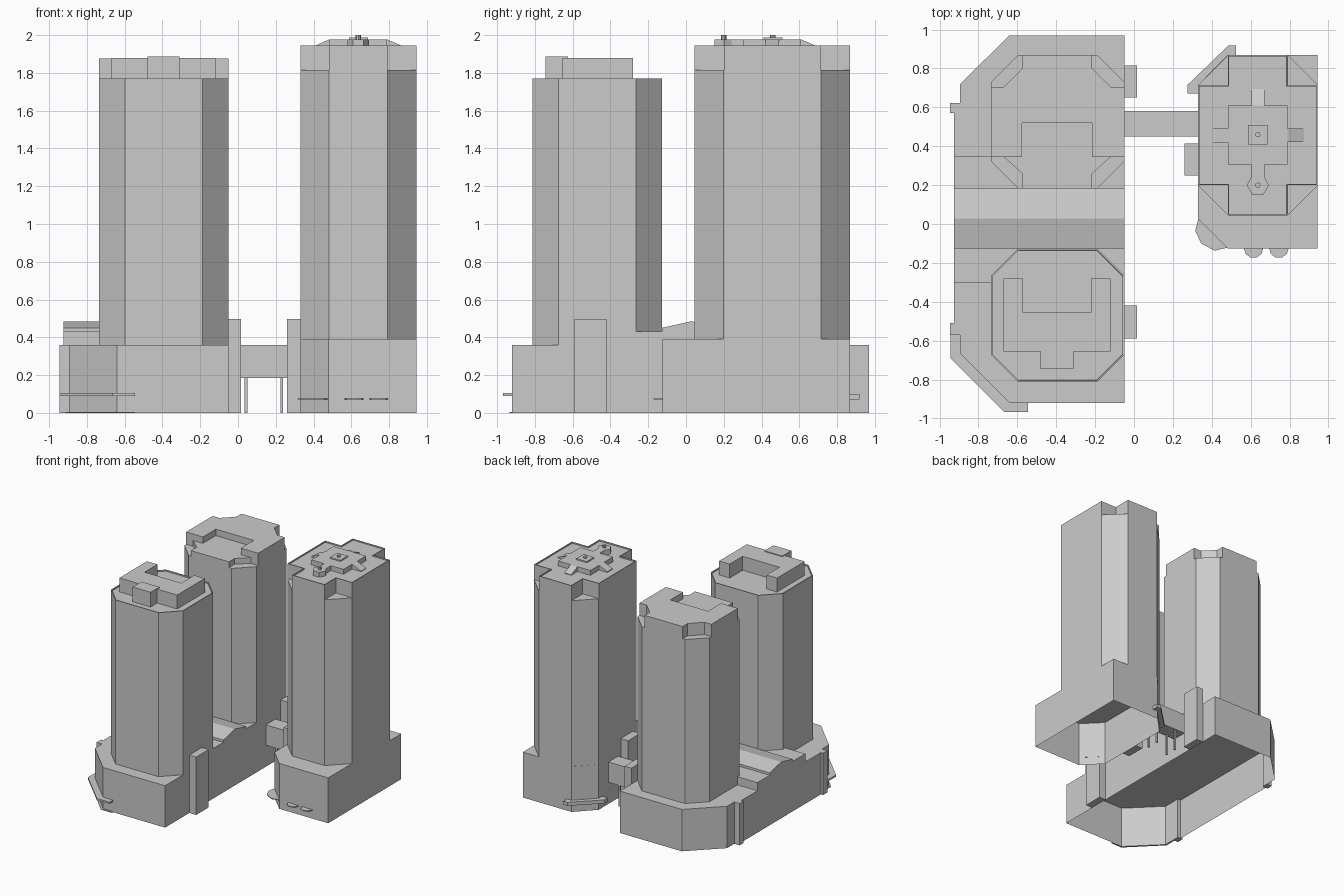
import bpy, bmesh, math

if "Cube" in bpy.data.objects:
    bpy.data.objects.remove(bpy.data.objects["Cube"])


def prism(name, pts, lo, hi, axis='z', open_bottom=False, rim=0.0):
    """Extrude a 2D outline from lo to hi along an axis; rim adds a low parapet."""
    place = {'z': lambda a, b, h: (a, b, h),
             'x': lambda a, b, h: (h, a, b),
             'y': lambda a, b, h: (a, h, b)}[axis]
    bm = bmesh.new()
    low = [bm.verts.new(place(a, b, lo)) for a, b in pts]
    top = [bm.verts.new(place(a, b, hi)) for a, b in pts]
    bottom = bm.faces.new(low[::-1])
    cap = bm.faces.new(top)
    n = len(pts)
    for i in range(n):
        j = (i + 1) % n
        bm.faces.new((low[i], low[j], top[j], top[i]))
    bmesh.ops.recalc_face_normals(bm, faces=bm.faces[:])
    if rim:
        bmesh.ops.inset_region(bm, faces=[cap], thickness=rim, use_even_offset=True)
        bmesh.ops.inset_region(bm, faces=[cap], thickness=0.0005, use_even_offset=True)
        bmesh.ops.translate(bm, verts=list(cap.verts), vec=(0, 0, -0.01))
    if open_bottom:
        bmesh.ops.delete(bm, geom=[bottom], context='FACES_ONLY')
    me = bpy.data.meshes.new(name)
    bm.to_mesh(me)
    bm.free()
    ob = bpy.data.objects.new(name, me)
    bpy.context.collection.objects.link(ob)
    return ob


def rect(x0, x1, y0, y1):
    return [(x0, y0), (x1, y0), (x1, y1), (x0, y1)]


def box(name, x0, x1, y0, y1, z0, z1):
    return prism(name, rect(x0, x1, y0, y1), z0, z1)


def octagon(x0, x1, y0, y1, c):
    return [(x0 + c, y0), (x1 - c, y0), (x1, y0 + c), (x1, y1 - c),
            (x1 - c, y1), (x0 + c, y1), (x0, y1 - c), (x0, y0 + c)]


def disc(x, y, r, n, start=0.0, sweep=2 * math.pi, closed=True):
    k = n if closed else n - 1
    return [(x + r * math.cos(start + sweep * i / k),
             y + r * math.sin(start + sweep * i / k)) for i in range(n)]


def u_shape(x0, x1, y0, y1, a, b, d):
    """Block with a notch from a to b, cut in between y=d and the y1 side."""
    return [(x0, y0), (x1, y0), (x1, y1), (b, y1), (b, d), (a, d), (a, y1), (x0, y1)]


# Left podium, open underneath
prism('left_podium', [(-.05, -.92), (-.05, .97), (-.64, .97), (-.895, .72), (-.895, .57),
                      (-.925, .57), (-.925, -.51), (-.895, -.51), (-.895, -.665),
                      (-.64, -.92)], 0, .36, open_bottom=True)
for y0, y1 in ((.57, .622), (-.57, -.51)):
    box('podium_pier', -.946, -.894, y0, y1, 0, .36)
prism('corner_canopy', [(-.945, -.57), (-.945, -.69), (-.665, -.968), (-.545, -.968),
                        (-.545, -.92), (-.64, -.92), (-.895, -.665), (-.895, -.57)], .09, .105)
prism('corner_step', [(-.91, -.57), (-.91, -.67), (-.65, -.935), (-.545, -.935),
                      (-.545, -.92), (-.64, -.92), (-.895, -.665), (-.895, -.57)], 0, .006)

# Raised hall between the left towers with a low gable roof
prism('hall', rect(-.925, -.05, -.3, .35), .36, .43, open_bottom=True)
prism('hall_roof', [(-.127, .43), (-.127, .45), (.028, .485), (.183, .45), (.183, .43)],
      -.925, -.05, axis='x')

# Front left tower and its crown
prism('front_tower', octagon(-.735, -.05, -.812, -.127, .138), .36, 1.77, rim=.008)
prism('front_tower_crown', u_shape(-.67, -.12, -.655, -.28, -.57, -.22, -.455), 1.76, 1.88)
box('front_tower_lift_room', -.48, -.31, -.745, -.625, 1.76, 1.887)

# Back left tower with notched corners at the top
prism('back_tower', octagon(-.735, -.05, .183, .868, .138), .36, 1.77)
prism('back_tower_cap', [(-.575, .183), (-.215, .183), (-.215, .26), (-.12, .345), (-.05, .345),
                         (-.05, .705), (-.12, .705), (-.215, .8), (-.215, .868), (-.575, .868),
                         (-.575, .8), (-.67, .705), (-.735, .705), (-.735, .345),
                         (-.67, .345), (-.575, .26)], 1.77, 1.82)
prism('back_tower_crown', [(-.05, .345), (-.05, .705), (-.12, .705), (-.215, .8), (-.215, .868),
                           (-.575, .868), (-.575, .8), (-.67, .705), (-.735, .705),
                           (-.735, .345), (-.575, .345), (-.575, .52), (-.215, .52),
                           (-.215, .345)], 1.82, 1.876)

# Right podium, open underneath
prism('right_podium', [(.33, .025), (.48, -.125), (.945, -.125), (.945, .868), (.48, .868),
                       (.33, .715)], 0, .39, open_bottom=True)
prism('back_entry_canopy', [(.275, .67), (.275, .715), (.485, .918), (.525, .918), (.525, .868),
                            (.48, .868), (.33, .715), (.33, .67)], .07, .1)
prism('front_entry_canopy', [(.33, .025), (.315, -.035), (.345, -.1), (.415, -.137),
                             (.48, -.122)], .07, .077)
for x in (.615, .745):
    prism('door_canopy', disc(x, -.125, .05, 6, math.pi, math.pi, False), .07, .077)

# Right tower with a cross-shaped top
prism('right_tower', octagon(.33, .945, .045, .868, .153), .39, 1.815)
a, b, c, d = .33, .483, .792, .945
e, f, g, h = .045, .2, .713, .868
prism('right_tower_crown', [(b, e), (c, e), (c, f), (d, f), (d, g), (c, g), (c, h), (b, h),
                            (b, g), (a, g), (a, f), (b, f)], 1.815, 1.945, rim=.006)

# Rooftop plant with sloping arms
R, T = 1.93, 1.977
box('roof_plant', .483, .79, .305, .61, R, T)
prism('left_ramp', [(.405, R), (.483, R), (.483, T), (.405, 1.942)], .42, .492, axis='y')
prism('right_ramp', [(.79, R), (.875, R), (.875, 1.94), (.79, T)], .422, .492, axis='y')
prism('back_ramp', [(.61, R), (.695, R), (.695, 1.94), (.61, T)], .605, .67, axis='x')
box('front_arm', .605, .67, .22, .305, R, T)
prism('front_pod', disc(.637, .2, .057, 6), R, T)
box('mast_base', .587, .687, .41, .51, T, 1.987)
for y in (.46, .2):
    prism('mast', disc(.637, y, .014, 8), T, 2.0)

# Lift shafts on the facing sides
for x0, x1, y0, y1 in ((-.05, .015, -.59, -.42), (-.05, .015, .65, .815), (.26, .33, .25, .415)):
    box('lift_shaft', x0, x1, y0, y1, 0, .498)

# Bridge on four slim columns
box('bridge', -.05, .33, .45, .582, .185, .36)
for x in (.042, .232):
    for y in (.465, .567):
        box('bridge_column', x - .007, x + .007, y - .007, y + .007, 0, .185)
